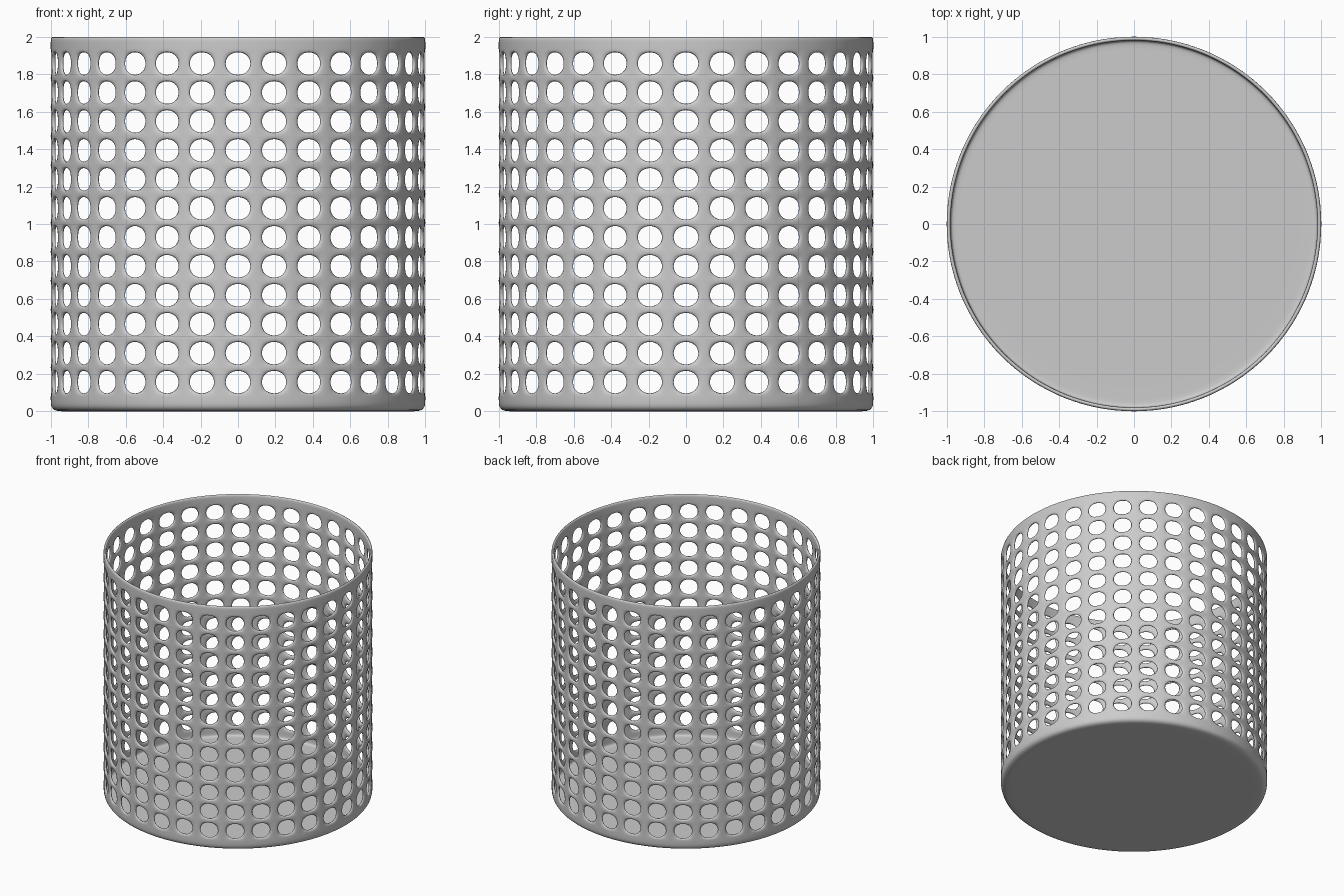
import bpy, bmesh, math

if "Cube" in bpy.data.objects:
    bpy.data.objects.remove(bpy.data.objects["Cube"])

COLS, ROWS, SEG = 32, 12, 16
Z0, DZ = 0.156, 0.1546           # first hole row and row spacing
HW, HH = 0.067, 0.061            # hole half width and half height
STEP = 2 * math.pi / COLS
CW, CH = STEP / 2, DZ / 2        # half cell size

bm = bmesh.new()


def vert(a, z, r=1.0):
    return bm.verts.new((r * math.sin(a), -r * math.cos(a), z))


# perforated wall: each cell is a rectangle with an oval hole
for c in range(COLS):
    for k in range(ROWS):
        ca, cz = c * STEP, Z0 + k * DZ
        inner, outer = [], []
        for i in range(SEG):
            t = 2 * math.pi * i / SEG
            x, y = math.cos(t), math.sin(t)
            m = max(abs(x), abs(y))
            inner.append(vert(ca + HW * x, cz + HH * y))
            outer.append(vert(ca + CW * x / m, cz + CH * y / m))
        for i in range(SEG):
            j = (i + 1) % SEG
            bm.faces.new((inner[i], outer[i], outer[j], inner[j]))

# plain bands share the column divisions of the cells
q = math.tan(math.pi / 8)
angles = [c * STEP + CW * u for c in range(COLS) for u in (-1, -q, 0, q)]


def bands(profile):
    rings = [[vert(a, z, r) for a in angles] for r, z in profile]
    n = len(angles)
    for lo, hi in zip(rings, rings[1:]):
        for i in range(n):
            j = (i + 1) % n
            bm.faces.new((lo[i], lo[j], hi[j], hi[i]))
    return rings


# top rim band
bands([(1, Z0 + (ROWS - 1) * DZ + CH), (1, 1.97), (1, 2.0)])
# floor, rounded bottom corner and lower band
rings = bands([(0.5, 0), (0.93, 0), (0.96, 0.0), (0.983, 0.007),
               (0.996, 0.022), (1, 0.045), (1, Z0 - CH)])
bm.faces.new(list(reversed(rings[0])))

bmesh.ops.remove_doubles(bm, verts=bm.verts, dist=0.0005)
bmesh.ops.recalc_face_normals(bm, faces=bm.faces)
floor = min(bm.faces, key=lambda f: f.calc_center_median().xy.length)
if floor.normal.z > 0:
    bmesh.ops.reverse_faces(bm, faces=bm.faces)
for f in bm.faces:
    f.smooth = True

mesh = bpy.data.meshes.new("perforated_basket")
bm.to_mesh(mesh)
bm.free()
basket = bpy.data.objects.new("perforated_basket", mesh)
bpy.context.collection.objects.link(basket)

# sheet thickness with softly rounded edges
sol = basket.modifiers.new("thickness", 'SOLIDIFY')
sol.thickness = 0.02
sol.offset = -1
sub = basket.modifiers.new("rounding", 'SUBSURF')
sub.levels = sub.render_levels = 1

mat = bpy.data.materials.new("light_grey")
mat.diffuse_color = (0.6, 0.6, 0.6, 1)
mat.use_nodes = True
mat.node_tree.nodes["Principled BSDF"].inputs["Base Color"].default_value = mat.diffuse_color
mesh.materials.append(mat)
